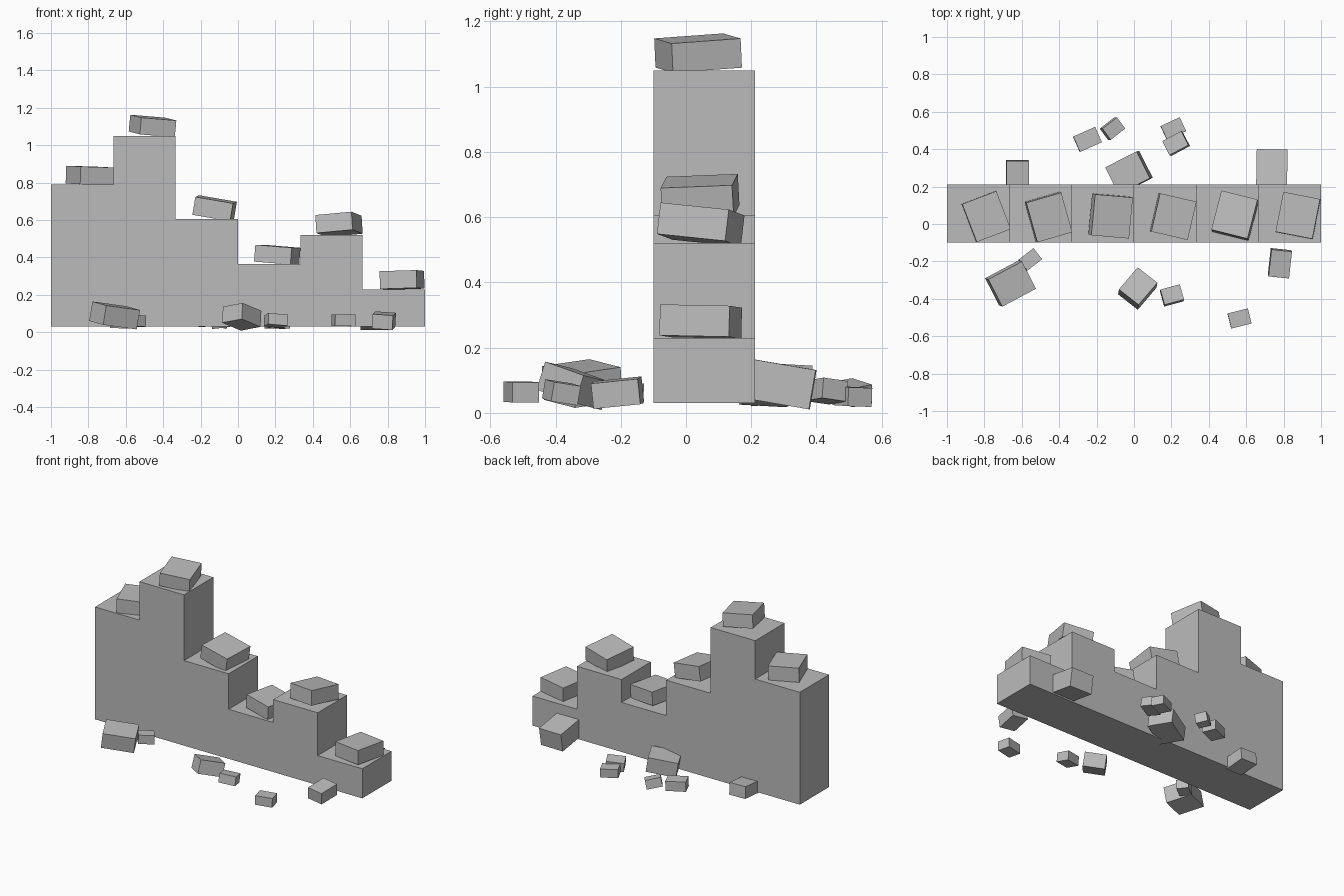
import bpy, bmesh

stone = bpy.data.materials.new("grey stone")
stone.diffuse_color = (0.5, 0.5, 0.5, 1)


def finish(name, bm):
    me = bpy.data.meshes.new(name)
    bmesh.ops.recalc_face_normals(bm, faces=bm.faces)
    bm.to_mesh(me)
    bm.free()
    me.materials.append(stone)
    ob = bpy.data.objects.new(name, me)
    bpy.context.collection.objects.link(ob)
    return ob


def block(name, loc, size, tilt_x, tilt_y, turn_deg):
    bm = bmesh.new()
    bmesh.ops.create_cube(bm, size=1)
    bmesh.ops.scale(bm, vec=size, verts=bm.verts)
    ob = finish(name, bm)
    ob.location = loc
    ob.rotation_euler = (tilt_x, tilt_y, turn_deg * 0.0174533)


# Broken wall: stepped profile extruded through its thickness
tops = [0.79, 1.05, 0.605, 0.365, 0.52, 0.23]
base, front, back = 0.03, -0.10, 0.212
profile = [(-1, base)]
for i, top in enumerate(tops):
    profile += [(-1 + i / 3, top), (-1 + (i + 1) / 3, top)]
profile.append((1, base))
bm = bmesh.new()
face = bm.faces.new([bm.verts.new((x, front, z)) for x, z in profile])
ext = bmesh.ops.extrude_face_region(bm, geom=[face])
bmesh.ops.translate(bm, vec=(0, back - front, 0),
                    verts=[v for v in ext["geom"] if isinstance(v, bmesh.types.BMVert)])
finish("broken_wall", bm)

# Loose blocks resting on each step
cap_blocks = [
    ((-0.79, 0.04, 0.838), (0.195, 0.217, 0.095), 0.02, 0.03, 21),
    ((-0.457, 0.037, 1.103), (0.195, 0.22, 0.09), 0.07, 0.08, 16),
    ((-0.125, 0.043, 0.663), (0.205, 0.22, 0.097), 0.04, 0.17, -5),
    ((0.21, 0.04, 0.415), (0.2, 0.21, 0.09), 0.0, 0.08, -13),
    ((0.54, 0.045, 0.577), (0.2, 0.217, 0.097), -0.1, -0.09, -14),
    ((0.877, 0.045, 0.28), (0.2, 0.217, 0.095), -0.02, -0.03, -11),
]
for i, args in enumerate(cap_blocks):
    block(f"cap_block_{i + 1}", *args)

# Fallen rubble in front of the wall, then behind it
rubble = [
    ((-0.66, -0.318, 0.09), (0.205, 0.165, 0.105), 0.13, 0.12, 28),
    ((-0.555, -0.19, 0.062), (0.1, 0.075, 0.06), 0.0, 0.05, 38),
    ((0.02, -0.345, 0.083), (0.135, 0.16, 0.09), -0.27, -0.15, -38),
    ((0.203, -0.382, 0.063), (0.108, 0.085, 0.06), -0.15, 0.08, 15),
    ((0.564, -0.505, 0.064), (0.112, 0.083, 0.062), 0.0, 0.02, 14),
    ((0.78, -0.21, 0.062), (0.11, 0.145, 0.078), 0.1, 0.07, -6),
    ((-0.623, 0.268, 0.067), (0.12, 0.145, 0.08), 0.08, 0.02, 0),
    ((0.737, 0.29, 0.088), (0.165, 0.2, 0.122), -0.17, 0.0, -1),
    ((-0.027, 0.275, 0.085), (0.19, 0.16, 0.1), -0.05, -0.15, 27),
    ((-0.249, 0.452, 0.064), (0.128, 0.09, 0.065), 0.0, 0.03, 24),
    ((-0.115, 0.51, 0.062), (0.1, 0.075, 0.06), 0.15, 0.2, 38),
    ((0.21, 0.51, 0.05), (0.112, 0.08, 0.058), -0.03, 0.03, 25),
    ((0.225, 0.43, 0.067), (0.115, 0.085, 0.063), -0.13, -0.08, 28),
]
for i, args in enumerate(rubble):
    block(f"fallen_block_{i + 1}", *args)
